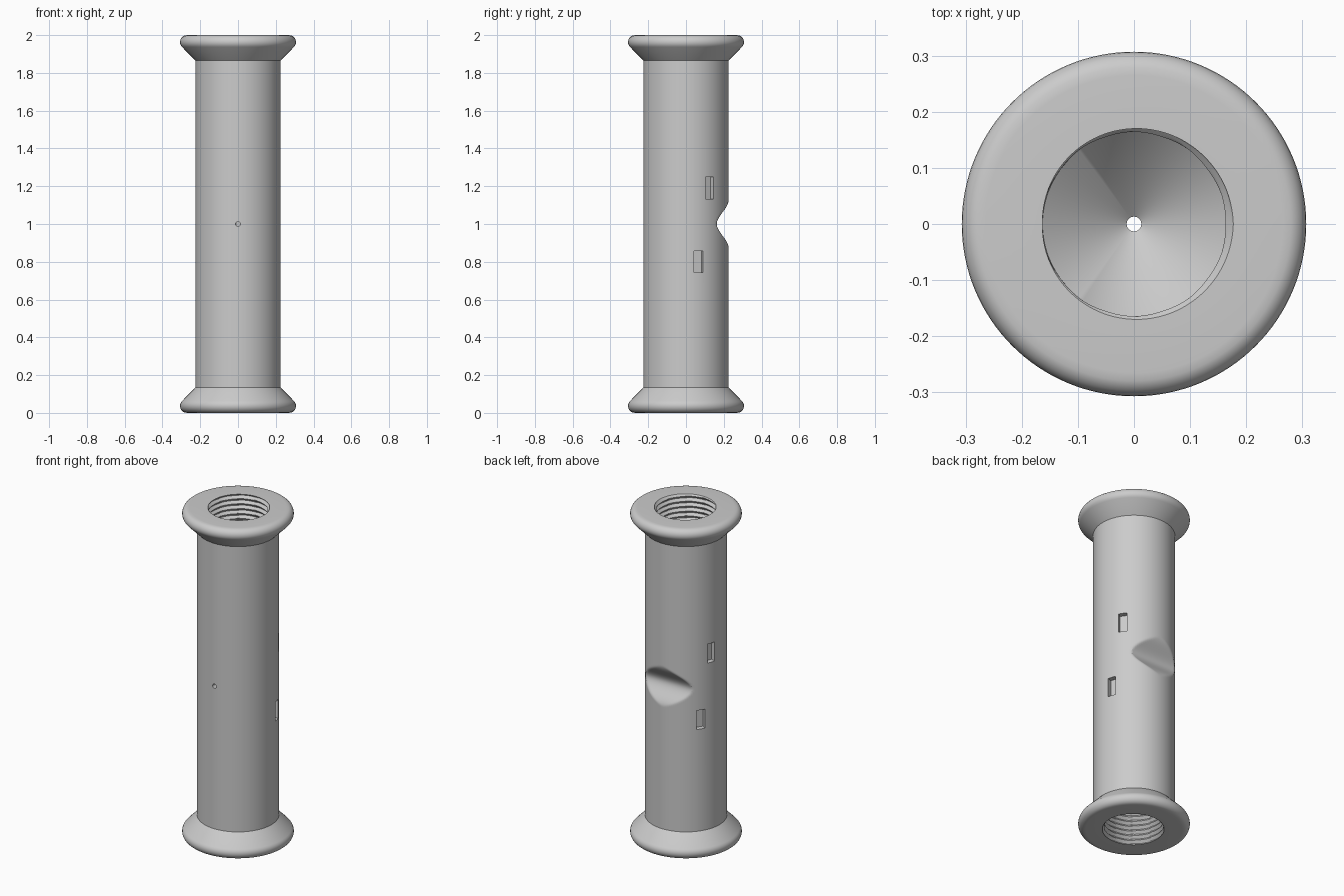
import bpy
import bmesh
from math import sin, cos, tau, pi, radians
from mathutils import Matrix

if "Cube" in bpy.data.objects:
    bpy.data.objects.remove(bpy.data.objects["Cube"])

SEGMENTS = 128
BODY_R = 0.225
BORE_R, THREAD_DEPTH, PITCH = 0.163, 0.014, 0.03
BORE_LENGTH, CONE_LENGTH, CORE_R = 0.45, 0.12, 0.013

grey = bpy.data.materials.new("grey metal")
grey.use_nodes = True
color = (0.6, 0.6, 0.6, 1)
grey.diffuse_color = color
grey.node_tree.nodes["Principled BSDF"].inputs["Base Color"].default_value = color


def ring(r, z):
    return [(r * cos(tau * i / SEGMENTS), r * sin(tau * i / SEGMENTS), z)
            for i in range(SEGMENTS)]


def thread_ring(depth, z, hand):
    # Helical thread: radius follows a triangle wave that shifts with angle
    points = []
    for i in range(SEGMENTS):
        a = tau * i / SEGMENTS
        phase = (depth / PITCH - hand * i / SEGMENTS) % 1
        r = BORE_R + THREAD_DEPTH * abs(2 * phase - 1)
        points.append((r * cos(a), r * sin(a), z))
    return points


def grooved_ring(z):
    # Body ring flattened at the back by a smooth cross groove
    s = min(abs(z - 1) / 0.125, 1)
    limit = 0.163 + (BODY_R - 0.163) * s * s * (3 - 2 * s)
    return [(x, min(y, limit), h) for x, y, h in ring(BODY_R, z)]


def flange():
    # From the end face round the rim to the body, z measured from the end
    profile = [(0.265, 0)]
    for k in range(1, 10):
        a = -pi / 2 + k * radians(135) / 9
        profile.append((0.27 + 0.037 * cos(a), 0.037 + 0.037 * sin(a)))
    return profile + [(BODY_R, 0.135)]


def bore(top):
    # Threaded socket and drill cone, listed from the mouth inward
    place = (lambda d: 2 - d) if top else (lambda d: d)
    steps = round(BORE_LENGTH / PITCH * 10)
    rings = []
    for k in range(steps + 1):
        d = BORE_LENGTH * k / steps
        rings.append(thread_ring(d, place(d), 1 if top else -1))
    rings.append(ring(BORE_R, place(BORE_LENGTH + 0.01)))
    rings.append(ring(CORE_R, place(BORE_LENGTH + CONE_LENGTH)))
    return rings


# Body, flanges, sockets and core passage as one closed surface
rows = [ring(r, 2 - z) for r, z in flange()]
rows += [grooved_ring(1.14 - 0.007 * k) for k in range(41)]
rows += [ring(r, z) for r, z in reversed(flange())]
rows += bore(False)
rows += list(reversed(bore(True)))

bm = bmesh.new()
loops = [[bm.verts.new(p) for p in row] for row in rows]
for k, loop in enumerate(loops):
    after = loops[(k + 1) % len(loops)]
    for i in range(SEGMENTS):
        j = (i + 1) % SEGMENTS
        bm.faces.new((loop[i], loop[j], after[j], after[i]))
bmesh.ops.recalc_face_normals(bm, faces=bm.faces)
mesh = bpy.data.meshes.new("threaded_tube")
bm.to_mesh(mesh)
bm.free()
tube = bpy.data.objects.new("threaded_tube", mesh)
mesh.materials.append(grey)
bpy.context.collection.objects.link(tube)

# Cutters: small front hole and two pockets on each side
bm = bmesh.new()
bmesh.ops.create_cone(bm, cap_ends=True, segments=24, radius1=CORE_R,
                      radius2=CORE_R, depth=0.3,
                      matrix=Matrix.Translation((0, -0.155, 1))
                      @ Matrix.Rotation(pi / 2, 4, "X"))
for side in (1, -1):
    for angle, rise in ((56, 0.19), (73, -0.2)):
        t = radians(angle)
        place = (Matrix.Translation((side * BODY_R * sin(t), BODY_R * cos(t), 1 + side * rise))
                 @ Matrix.Rotation(-side * t, 4, "Z"))
        bmesh.ops.create_cube(bm, size=1,
                              matrix=place @ Matrix.Diagonal((0.05, 0.06, 0.115, 1)))
cut_mesh = bpy.data.meshes.new("hole_cutter")
bm.to_mesh(cut_mesh)
bm.free()
cut_mesh.materials.append(grey)
cutter = bpy.data.objects.new("hole_cutter", cut_mesh)
cutter.hide_render = True
bpy.context.collection.objects.link(cutter)

bpy.ops.object.select_all(action="DESELECT")
tube.select_set(True)
bpy.context.view_layer.objects.active = tube
cut = tube.modifiers.new("holes", "BOOLEAN")
cut.operation = "DIFFERENCE"
cut.solver = "EXACT"
cut.object = cutter
bpy.ops.object.modifier_apply(modifier=cut.name)
bpy.data.objects.remove(cutter)
bpy.ops.object.shade_smooth_by_angle(angle=radians(30))
